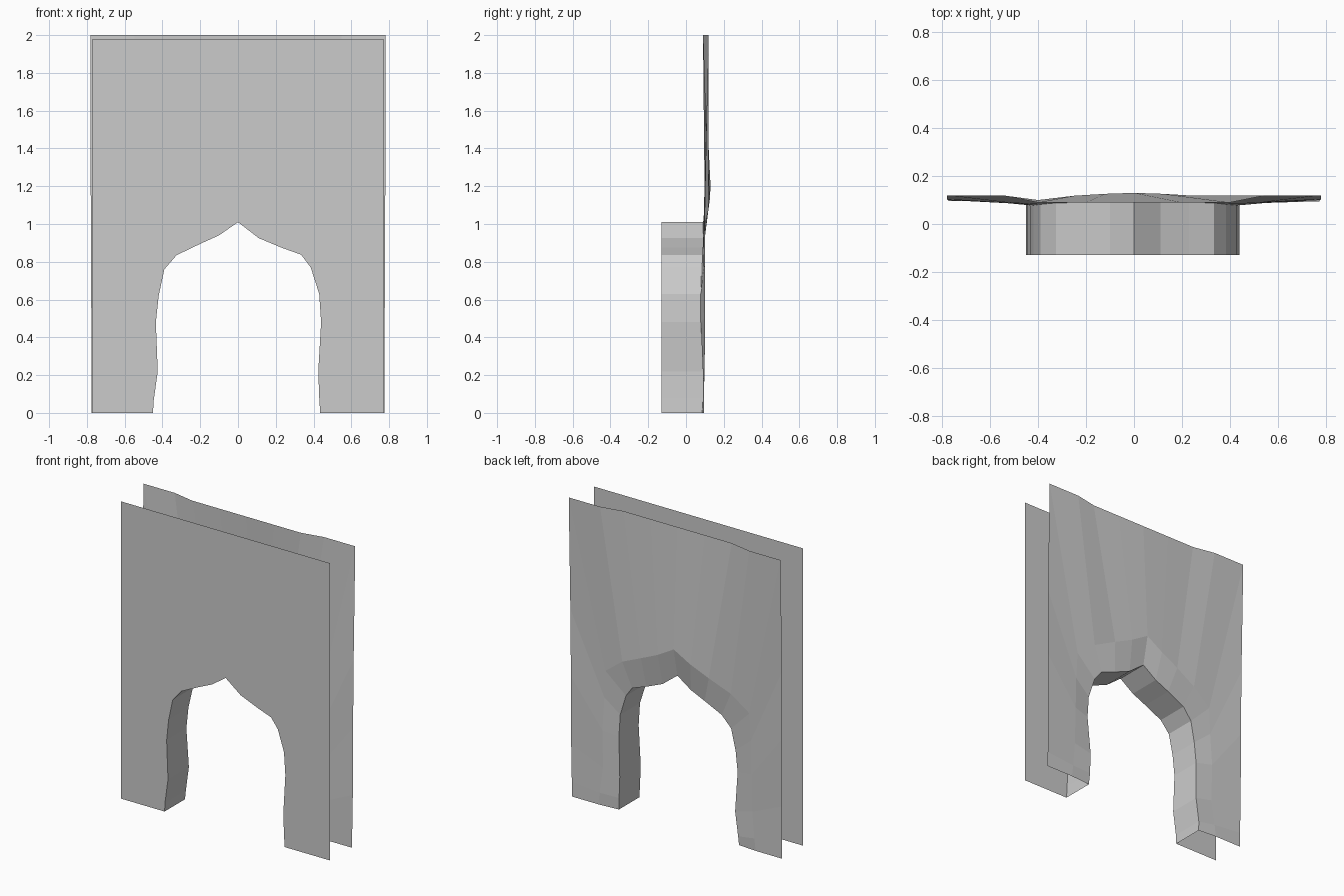
import bpy
import bmesh

cube = bpy.data.objects.get("Cube")
if cube:
    bpy.data.objects.remove(cube, do_unlink=True)

# One plain grey for every part
grey = bpy.data.materials.new("plain grey")
grey.use_nodes = True
colour = (0.6, 0.6, 0.6, 1)
grey.diffuse_color = colour
grey.node_tree.nodes["Principled BSDF"].inputs["Base Color"].default_value = colour

FRONT_Y = -0.13

# Uneven pointed arch outline (x, z), from left foot over the apex to right foot
arch = [(-.45, 0), (-.447, .06), (-.425, .22), (-.435, .48), (-.42, .62), (-.39, .76),
        (-.325, .835), (-.2, .895), (-.1, .94), (0, 1.01), (.11, .925), (.23, .875),
        (.335, .837), (.385, .77), (.43, .63), (.44, .48), (.425, .22), (.43, .08), (.435, 0)]
# Depth of the tunnel's rear edge, foot to apex
rear_depth = [.085, .09, .09, .078, .078, .082, .088, .09, .09, .09]
# Raised band around the arch and outer border of the rear sheet, foot to apex (x, y, z)
band_half = [(.58, .095, 0), (.57, .095, .08), (.55, .088, .25), (.55, .095, .5),
             (.54, .088, .72), (.53, .09, .9), (.4, .1, 1.0), (.25, .118, 1.07),
             (.12, .126, 1.13), (0, .13, 1.2)]
border_half = [(.775, .095, 0), (.775, .095, .1), (.776, .1, .35), (.778, .1, .8),
               (.78, .103, 1.25), (.78, .12, 2), (.55, .12, 2), (.4, .09, 2),
               (.2, .09, 2), (0, .09, 2)]


def mirrored(half):
    """Full ring from a foot-to-apex half, starting at -x."""
    return [(-x, y, z) for x, y, z in half] + half[-2::-1]


def finish(name, bm):
    mesh = bpy.data.meshes.new(name)
    bm.to_mesh(mesh)
    bm.free()
    mesh.materials.append(grey)
    obj = bpy.data.objects.new(name, mesh)
    bpy.context.collection.objects.link(obj)


def loft(name, rings):
    """Join successive open rings with strips of faces."""
    bm = bmesh.new()
    rows = [[bm.verts.new(p) for p in ring] for ring in rings]
    for a, b in zip(rows, rows[1:]):
        for i in range(len(a) - 1):
            bm.faces.new((a[i], a[i + 1], b[i + 1], b[i]))
    finish(name, bm)


front_edge = [(x, FRONT_Y, z) for x, z in arch]
depths = rear_depth + rear_depth[-2::-1]
rear_edge = [(x, y, z) for (x, z), y in zip(arch, depths)]

# Flat front sheet with the arch cut out of its lower edge
bm = bmesh.new()
outline = front_edge + [(.77, FRONT_Y, 0), (.77, FRONT_Y, 1.98),
                        (-.77, FRONT_Y, 1.98), (-.77, FRONT_Y, 0)]
face = bm.faces.new([bm.verts.new(p) for p in outline])
face.normal_update()
if face.normal.y > 0:
    face.normal_flip()
bmesh.ops.triangulate(bm, faces=[face])
finish("front_sheet", bm)

# Passage lining between the sheets, facing into the opening
loft("arch_lining", [rear_edge, front_edge])

# Rear sheet: arch edge, raised band, then out to the border
loft("rear_sheet", [mirrored(border_half), mirrored(band_half), rear_edge][::-1])
